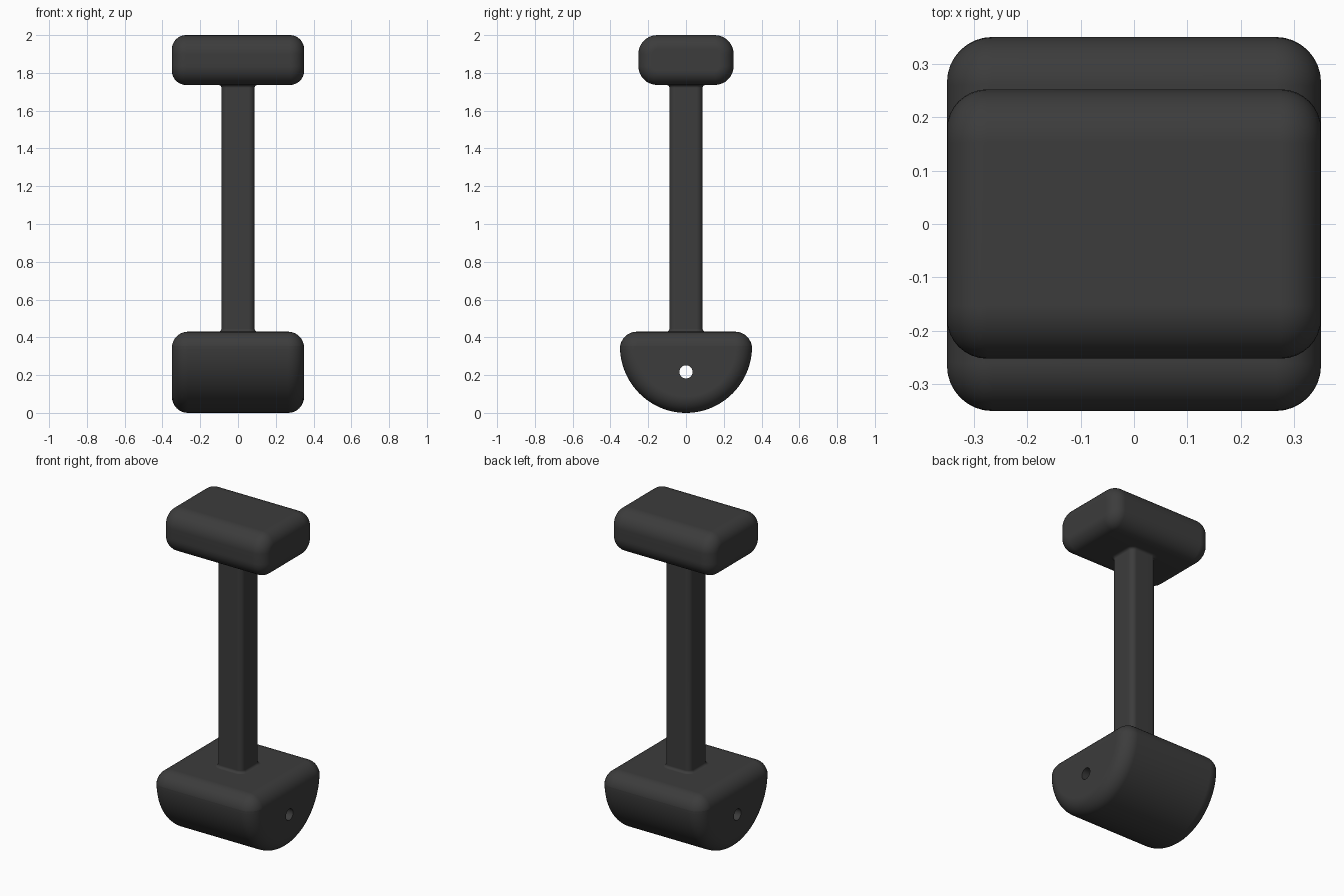
import bpy
import bmesh
from math import sin, cos, pi, radians

if "Cube" in bpy.data.objects:
    bpy.data.objects.remove(bpy.data.objects["Cube"])


def outline(arcs, d):
    """Closed outline made of arcs (cu, cv, radius, start, end, steps), inset by d."""
    pts = []
    for cu, cv, r, a0, a1, n in arcs:
        for i in range(n + 1):
            a = radians(a0 + (a1 - a0) * i / n)
            pts.append((cu + (r - d) * cos(a), cv + (r - d) * sin(a)))
    return pts


def rounded_rect(hu, hv, cv, r, n=8):
    signs = [(1, 1), (-1, 1), (-1, -1), (1, -1)]
    return [(su * (hu - r), cv + sv * (hv - r), r, 90 * k, 90 * k + 90, n)
            for k, (su, sv) in enumerate(signs)]


def loft(name, arcs, stations, place):
    """Skin through copies of the outline at (position, inset) stations, capped."""
    bm = bmesh.new()
    rings = [[bm.verts.new(place(u, v, p)) for u, v in outline(arcs, d)]
             for p, d in stations]
    for a, b in zip(rings, rings[1:]):
        for i in range(len(a)):
            j = (i + 1) % len(a)
            bm.faces.new((a[i], a[j], b[j], b[i]))
    bm.faces.new(rings[0])
    bm.faces.new(rings[-1])
    bmesh.ops.remove_doubles(bm, verts=bm.verts, dist=1e-5)
    bmesh.ops.recalc_face_normals(bm, faces=bm.faces)
    mesh = bpy.data.meshes.new(name)
    bm.to_mesh(mesh)
    bm.free()
    obj = bpy.data.objects.new(name, mesh)
    bpy.context.collection.objects.link(obj)
    return obj


def select(obj):
    bpy.ops.object.select_all(action='DESELECT')
    obj.select_set(True)
    bpy.context.view_layer.objects.active = obj


def finish(obj, material):
    obj.data.materials.clear()
    obj.data.materials.append(material)
    select(obj)
    bpy.ops.object.shade_smooth_by_angle(angle=radians(40))
    mod = obj.modifiers.new("clean_normals", 'WEIGHTED_NORMAL')
    mod.keep_sharp = True


def round_ends(half, r, n=8):
    left = [(-half + r - r * cos(pi / 2 * i / n), r - r * sin(pi / 2 * i / n))
            for i in range(n + 1)]
    return left + [(-p, d) for p, d in reversed(left)]


def along_x(u, v, p):
    return (p, u, v)


def along_z(u, v, p):
    return (u, v, p)


# Top block
top_block = loft("top_block", rounded_rect(0.252, 0.132, 1.868, 0.1),
                 round_ends(0.35, 0.075), along_x)

# Half-round base
base_arcs = [(0.26, 0.34, 0.09, 0, 90, 8), (-0.26, 0.34, 0.09, 90, 180, 8),
             (0, 0.355, 0.35, 180, 360, 48)]
base = loft("base", base_arcs, round_ends(0.35, 0.085), along_x)
for v in base.data.vertices:
    v.co.z = 0.43 + (v.co.z - 0.43) * 0.43 / 0.425  # sit exactly on the ground

# Pin hole through the base
bpy.ops.mesh.primitive_cylinder_add(vertices=32, radius=0.035, depth=1,
                                    location=(0, 0, 0.217), rotation=(0, pi / 2, 0))
cutter = bpy.context.object
cutter.name = "hole_cutter"
cutter.hide_render = True
cut = base.modifiers.new("hole", 'BOOLEAN')
cut.operation = 'DIFFERENCE'
cut.solver = 'EXACT'
cut.object = cutter
select(base)
bpy.ops.object.modifier_apply(modifier=cut.name)
bpy.data.objects.remove(cutter)

# Square stem with small fillets where it meets both blocks
f = 0.015
flare = [(0.43 + f * (1 - cos(pi / 2 * i / 4)), -f * (1 - sin(pi / 2 * i / 4)))
         for i in range(5)]
stations = [(0.42, -f)] + flare + [(2.166 - z, d) for z, d in reversed(flare)] + [(1.746, -f)]
stem = loft("stem", rounded_rect(0.088, 0.088, 0, 0.032, 5), stations, along_z)

# Dark charcoal finish
charcoal = bpy.data.materials.new("charcoal")
charcoal.diffuse_color = (0.045, 0.045, 0.045, 1)
charcoal.use_nodes = True
charcoal.node_tree.nodes["Principled BSDF"].inputs["Base Color"].default_value = charcoal.diffuse_color

for part in (top_block, base, stem):
    finish(part, charcoal)
